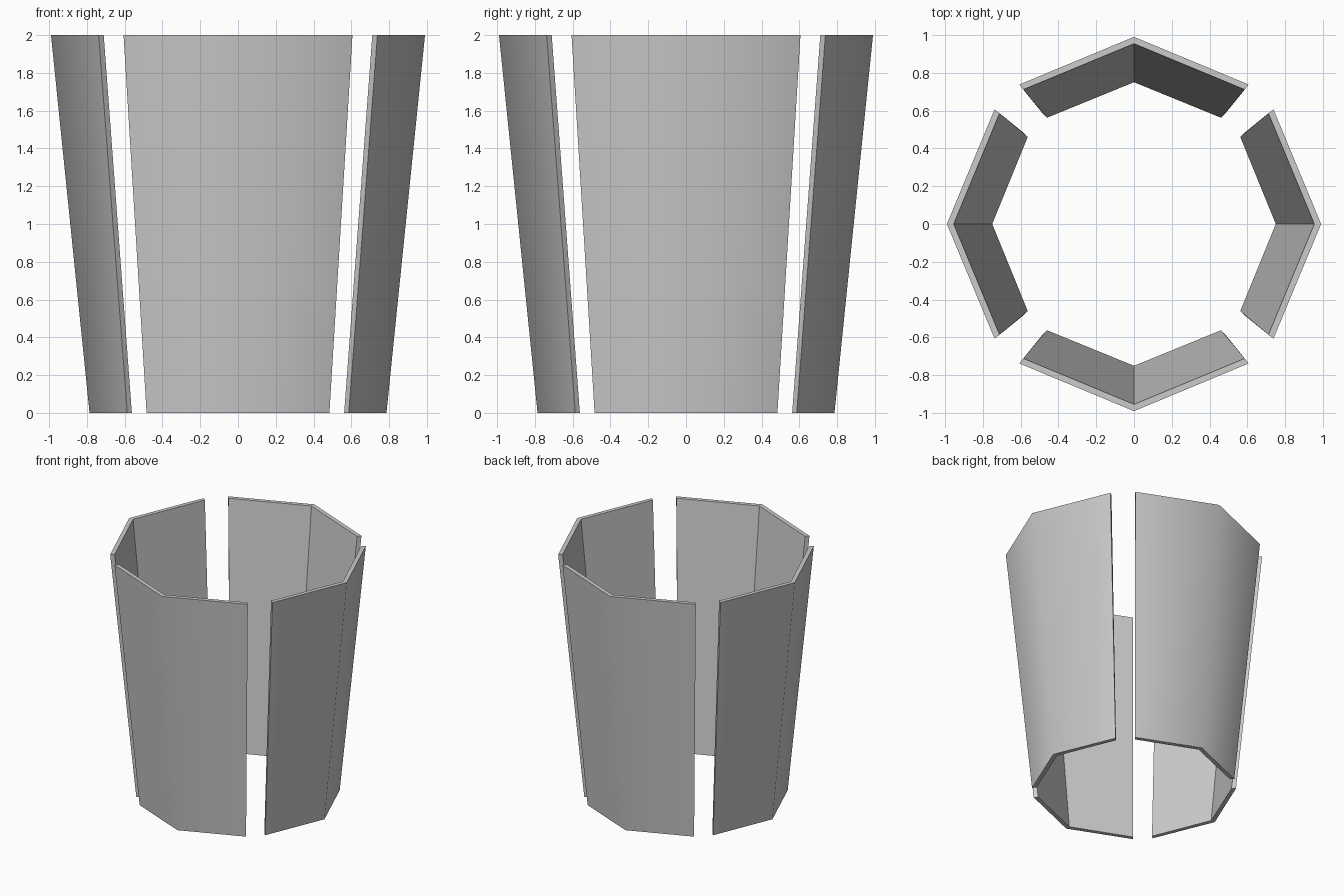
import bpy
import bmesh
from math import pi
from mathutils import Matrix

if "Cube" in bpy.data.objects:
    bpy.data.objects.remove(bpy.data.objects["Cube"])

# Half profile of one folded panel, (across, outward): middle fold and side edge
OUTER_TOP = [(0, 0.99), (0.606, 0.738)]
INNER_TOP = [(0, 0.954), (0.586, 0.711)]
OUTER_BOTTOM = [(0, 0.786), (0.484, 0.586)]
INNER_BOTTOM = [(0, 0.75), (0.461, 0.562)]
HEIGHT = 2.0


def row(bm, half, z):
    """Mirror a half profile into left edge, fold, right edge."""
    (fx, fy), (ex, ey) = half
    return [bm.verts.new((x, -y, z)) for x, y in ((-ex, ey), (fx, fy), (ex, ey))]


def panel(name, angle):
    bm = bmesh.new()
    # Closed loop of rows around the panel's cross-section
    rows = [row(bm, OUTER_BOTTOM, 0), row(bm, OUTER_TOP, HEIGHT),
            row(bm, INNER_TOP, HEIGHT), row(bm, INNER_BOTTOM, 0)]
    for i in range(4):
        a, b = rows[i], rows[(i + 1) % 4]
        for j in range(2):
            face = bm.faces.new((a[j], a[j + 1], b[j + 1], b[j]))
            face.smooth = i == 0  # only the outside is rounded by shading
    # Side edges
    for j in (0, 2):
        bm.faces.new([r[j] for r in rows])
    bmesh.ops.recalc_face_normals(bm, faces=bm.faces)
    # Keep the rim and side edges crisp
    for e in bm.edges:
        if not all(f.smooth for f in e.link_faces):
            e.smooth = False
    bm.transform(Matrix.Rotation(angle, 4, 'Z'))
    mesh = bpy.data.meshes.new(name)
    bm.to_mesh(mesh)
    bm.free()
    bpy.context.collection.objects.link(bpy.data.objects.new(name, mesh))


# Four panels around the ring
for k, side in enumerate(("front", "right", "back", "left")):
    panel(side + "_panel", k * pi / 2)
